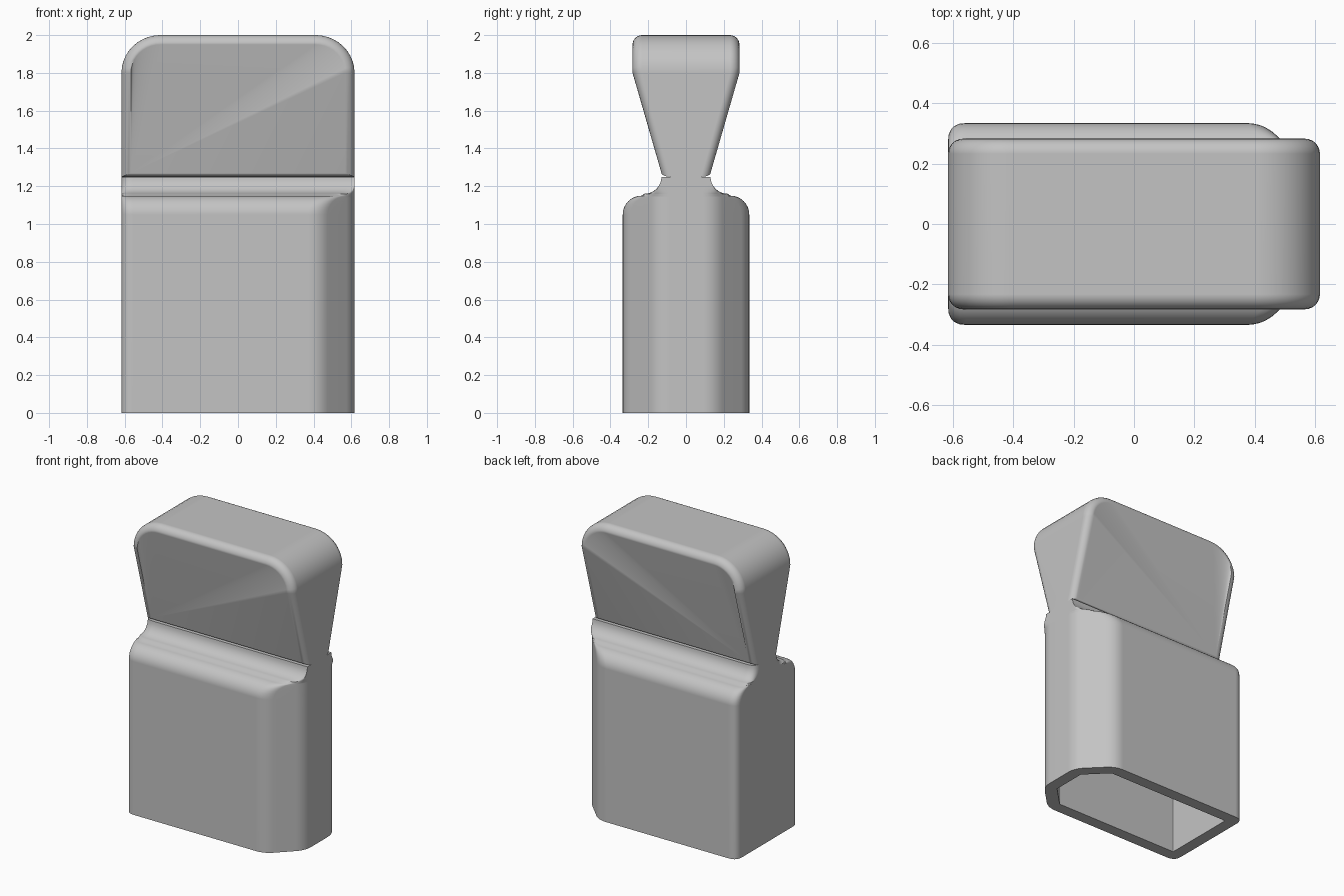
import bpy, bmesh, math
from mathutils import Vector

cube = bpy.data.objects.get("Cube")
if cube:
    bpy.data.objects.remove(cube, do_unlink=True)

grey = bpy.data.materials.new("plain_grey")
grey.use_nodes = True
grey.diffuse_color = (0.55, 0.55, 0.55, 1)
grey.node_tree.nodes["Principled BSDF"].inputs["Base Color"].default_value = (0.55, 0.55, 0.55, 1)

X0, X1 = -0.617, 0.617       # ends of the part
NECK_Z, NECK_Y = 1.25, 0.13  # where the head meets the body


def loft(name, rings):
    """Bridge equal rings of points and close both ends with fans."""
    bm = bmesh.new()
    loops = [[bm.verts.new(p) for p in ring] for ring in rings]
    n = len(loops[0])
    for a, b in zip(loops, loops[1:]):
        for i in range(n):
            j = (i + 1) % n
            bm.faces.new((a[i], a[j], b[j], b[i]))
    for loop in (loops[0], loops[-1]):
        for i in range(1, n - 1):
            bm.faces.new((loop[0], loop[i], loop[i + 1]))
    bmesh.ops.remove_doubles(bm, verts=bm.verts, dist=0.0005)
    bmesh.ops.recalc_face_normals(bm, faces=bm.faces)
    mesh = bpy.data.meshes.new(name)
    bm.to_mesh(mesh)
    bm.free()
    mesh.materials.append(grey)
    obj = bpy.data.objects.new(name, mesh)
    bpy.context.collection.objects.link(obj)
    bpy.ops.object.select_all(action='DESELECT')
    obj.select_set(True)
    bpy.context.view_layer.objects.active = obj
    bpy.ops.object.shade_smooth_by_angle(angle=math.radians(35))
    normals = obj.modifiers.new("even_normals", 'WEIGHTED_NORMAL')
    normals.keep_sharp = True
    return obj


def rounded(corners, radius, steps=5):
    """Replace each corner by a short curve."""
    pts = []
    for i, c in enumerate(corners):
        before, after = corners[i - 1], corners[(i + 1) % len(corners)]
        ends = []
        for other in (before, after):
            d = other - c
            ends.append(c + d.normalized() * min(radius, d.length * 0.4))
        for k in range(steps + 1):
            t = k / steps
            pts.append(ends[0] * (1 - t) ** 2 + c * 2 * t * (1 - t) + ends[1] * t * t)
    return pts


def plan(z, half, inset=0.0, radius=0.06):
    """Horizontal section: a box with two chamfered corners at one end."""
    x0, x1 = X0 + inset, X1 - inset
    diagonal = 0.767 - inset * math.sqrt(2)
    cx, cy = min(x1, diagonal - half), min(half, diagonal - x1)
    side = [(x0, half), (cx, half), (x1, cy)]
    corners = side + [(x, -y) for x, y in reversed(side)]
    return [(p.x, p.y, z) for p in rounded([Vector(c) for c in corners], radius)]


# Hollow body with rounded shoulders that curve up into the neck
rings = [plan(1.03, 0.255, 0.08, 0.005), plan(0, 0.255, 0.08, 0.005), plan(0, 0.335)]
for k in range(9):
    a = math.pi / 2 * k / 8
    rings.append(plan(1.05 + 0.1 * math.sin(a), 0.235 + 0.1 * math.cos(a)))
for k in range(9):
    a = math.pi / 2 * k / 8
    rings.append(plan(NECK_Z - 0.09 * math.cos(a), 0.22 - 0.09 * math.sin(a)))
loft("hollow_body", rings)


# Flared head with round upper corners and a softened rim
def head_ring(angle, side, rim=0.05):
    inset = rim * (1 - math.cos(angle))
    low = NECK_Z + 0.4 * inset
    outline = [(X0 + inset, low), (X1 - inset, low)]
    for centre, start in ((0.41, 0), (-0.41, math.pi / 2)):
        for k in range(11):
            a = start + math.pi / 2 * k / 10
            outline.append((centre + (X1 - 0.41 - inset) * math.cos(a),
                            1.8 + (0.2 - inset) * math.sin(a)))
    ring = []
    for x, z in outline:
        half = NECK_Y + 0.153 * min(1, (z - low) / 0.5)
        ring.append((x, side * (half - rim + rim * math.sin(angle)), z))
    return ring


angles = [math.pi / 2 * k / 6 for k in range(7)]
loft("flared_head", [head_ring(a, -1) for a in reversed(angles)] + [head_ring(a, 1) for a in angles])
